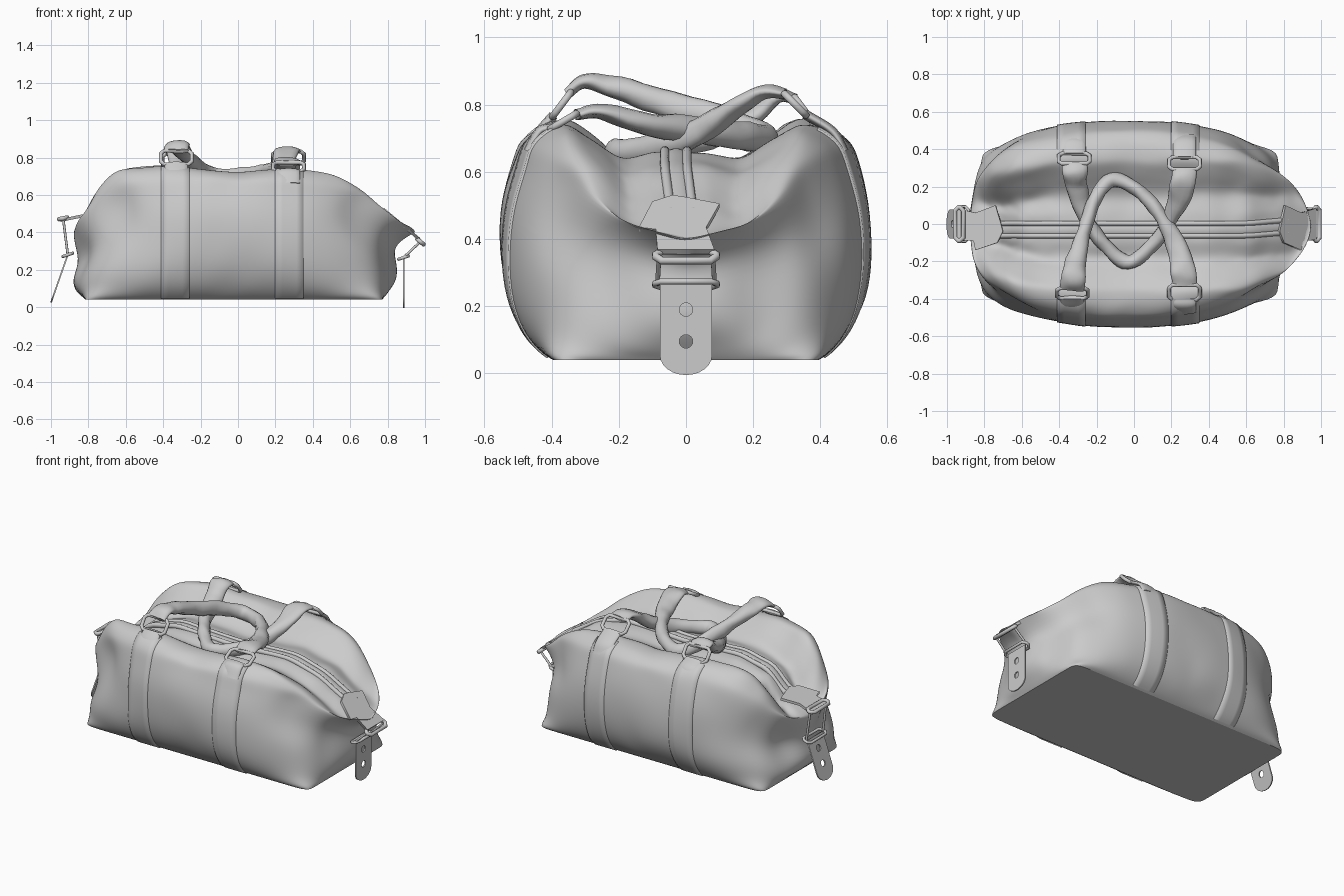
import bpy, bmesh
from math import sin, cos, pi, sqrt
from mathutils import Vector, Matrix, noise
from mathutils.bvhtree import BVHTree

if "Cube" in bpy.data.objects:
    bpy.data.objects.remove(bpy.data.objects["Cube"])


def interp(table, x):
    """Piecewise linear lookup in a short list of pairs."""
    if x <= table[0][0]:
        return table[0][1]
    for (x0, y0), (x1, y1) in zip(table, table[1:]):
        if x <= x1:
            return y0 + (y1 - y0) * (x - x0) / (x1 - x0)
    return table[-1][1]


def spline(pts, steps=6):
    """Catmull-Rom samples through the points."""
    p = [Vector(q) for q in pts]
    p = [2 * p[0] - p[1]] + p + [2 * p[-1] - p[-2]]
    out = []
    for a, b, c, d in zip(p, p[1:], p[2:], p[3:]):
        for i in range(steps):
            t = i / steps
            out.append(.5 * (2 * b + (c - a) * t + (2 * a - 5 * b + 4 * c - d) * t * t
                             + (3 * b - a - 3 * c + d) * t ** 3))
    return out + [p[-2]]


def add_mesh(name, bm):
    bmesh.ops.recalc_face_normals(bm, faces=bm.faces)
    for f in bm.faces:
        f.smooth = len(f.verts) == 4
    me = bpy.data.meshes.new(name)
    bm.to_mesh(me)
    bm.free()
    ob = bpy.data.objects.new(name, me)
    bpy.context.collection.objects.link(ob)
    return ob


def sweep(name, pts, sizes, steps=6, wrinkle=0.0):
    """Sweep an oval along a path; sizes are (width, thickness) per point."""
    path = spline(pts, steps)
    size = spline([(w, t, 0) for w, t in sizes], steps)
    bm, rings, n = bmesh.new(), [], 14
    for i, p in enumerate(path):
        tan = (path[min(i + 1, len(path) - 1)] - path[max(i - 1, 0)]).normalized()
        side = tan.cross(Vector((0, 0, 1))).normalized()
        up = side.cross(tan)
        ring = []
        for k in range(n):
            a = 2 * pi * k / n
            q = p + side * cos(a) * size[i].x / 2 + up * sin(a) * size[i].y / 2
            ring.append(bm.verts.new(q + noise.noise_vector(q * 14) * wrinkle))
        rings.append(ring)
    for a, b in zip(rings, rings[1:]):
        for k in range(n):
            bm.faces.new((a[k], a[(k + 1) % n], b[(k + 1) % n], b[k]))
    bm.faces.new(rings[0])
    bm.faces.new(rings[-1])
    return add_mesh(name, bm)


def curve_obj(name, loops, dims, matrix, cyclic=True, bevel=0.0, extrude=0.0):
    cu = bpy.data.curves.new(name, 'CURVE')
    cu.dimensions = dims
    cu.bevel_depth, cu.extrude, cu.bevel_resolution = bevel, extrude, 3
    if dims == '2D':
        cu.fill_mode = 'BOTH'
    for loop in loops:
        s = cu.splines.new('POLY')
        s.points.add(len(loop) - 1)
        for p, q in zip(s.points, loop):
            p.co = (q[0], q[1], q[2] if len(q) > 2 else 0, 1)
        s.use_cyclic_u = cyclic
    ob = bpy.data.objects.new(name, cu)
    ob.matrix_world = matrix
    bpy.context.collection.objects.link(ob)
    return ob


def frame(origin, u, v):
    u, v = Vector(u).normalized(), Vector(v).normalized()
    m = Matrix((u, v, u.cross(v))).transposed().to_4x4()
    m.translation = origin
    return m


def buckle(name, centre, u, v, w, h, r=.011):
    c, loop = .018, []
    for sx, sy, flip in ((1, 1, 0), (-1, 1, 1), (-1, -1, 0), (1, -1, 1)):
        pair = [(sx * w / 2, sy * (h / 2 - c)), (sx * (w / 2 - c), sy * h / 2)]
        loop += pair[::-1] if flip else pair
    return curve_obj(name, [loop], '3D', frame(centre, u, v), bevel=r)


# Body: rings from a sharp rectangular base up to a rounded rim
LEVELS = [  # height fraction, left reach, right reach, half depth, squareness left and right
    (0, .815, .77, .395, 200, 200), (.03, .825, .78, .425, 14, 14), (.12, .865, .81, .48, 4.4, 4.2),
    (.30, .89, .85, .535, 3.2, 2.8), (.55, .845, .85, .555, 2.8, 2.5),
    (.80, .875, .825, .548, 2.7, 2.4), (1, .885, .955, .515, 2.9, 1.95)]
RIDGE = [(-.9, .42), (-.72, .47), (-.6, .60), (-.4, .655), (0, .64), (.4, .66), (.6, .61),
         (.8, .49), (.95, .385)]
SHOULDER = [(-.86, .46), (-.78, .63), (-.65, .735), (-.4, .76), (0, .725), (.3, .74),
            (.5, .72), (.7, .65), (.85, .51), (.97, .38)]


def top_height(x, y):
    zr, zs = interp(RIDGE, x), interp(SHOULDER, x)
    w = .06 * min(1, max(0, (-x - .45) / .25))   # folds lean inward at the left end
    return interp([(0, zr), (.08, zr), (.17 - w, zr - .03), (.24 - w, zr * .6 + zs * .4 - .01),
                   (.34 - w, zs), (.6, zs)], abs(y))


def outline(ang, left, right, depth, nl, nr):
    c, s = cos(ang), sin(ang)
    n = nr if c > 0 else nl
    r = (abs(c) ** n + abs(s) ** n) ** (-1 / n)
    return r * c * (right if c > 0 else left), r * s * depth


N = 72
ANGLES = [2 * pi * i / N for i in range(N)]
DENTS = [(.84, -.24, .26, .05), (.84, .24, .24, .05), (-.86, .22, .26, .05),
         (-.86, -.22, .26, .05), (.66, -.40, .50, .05), (-.66, -.44, .52, .065),
         (.66, .38, .48, .04), (-.74, .36, .42, .03)]
rows = []
for f, *shape in LEVELS:
    row = []
    for a in ANGLES:
        rim = .395 + .235 * abs(sin(a)) ** 1.2
        x, y = outline(a, *shape)
        row.append(Vector((x, y, .04 + f * (rim - .04))))
    rows.append(row)
for s in (.97, .93, .88, .83, .77, .71, .65, .58, .5, .4, .3, .2, .12, .06, 0):
    row = []
    for a, edge in zip(ANGLES, rows[len(LEVELS) - 1]):
        x, y = edge.x * (.55 + .45 * s), edge.y * s
        u = min(1, (1 - s) / .26)
        e = sqrt(1 - (1 - u) ** 2)
        row.append(Vector((x, y - .03 * (1 - s), edge.z + (top_height(x, y) - edge.z) * e)))
    rows.append(row)
bm = bmesh.new()
grid = []
for j, row in enumerate(rows):
    for p in row if j > 1 else []:
        for dx, dy, dz, depth in DENTS:
            g = (p - Vector((dx, dy, dz))).length_squared / .014
            p += Vector((-dx, -dy, 0)).normalized() * depth * 2.718 ** -g
        p += noise.noise_vector(p * 4.5) * .012 + noise.noise_vector(p * 10) * .005
    grid.append([bm.verts.new(p) for p in row])
for a, b in zip(grid, grid[1:]):
    for k in range(N):
        m = (k + 1) % N
        bm.faces.new((a[k], a[m], b[m], b[k]))
bm.faces.new(grid[0][::-1])
crease = bm.edges.layers.float.new('crease_edge')
for k in range(N):
    bm.edges.get((grid[0][k], grid[0][(k + 1) % N]))[crease] = 1
bmesh.ops.remove_doubles(bm, verts=bm.verts, dist=.0005)
body = add_mesh('bag_body', bm)
sub = body.modifiers.new('smooth', 'SUBSURF')
sub.levels = sub.render_levels = 2

# Zip: two welts and a flat tape along the ridge
for label, off, w, t in (('zip_welt_front', -.033, .028, .03), ('zip_welt_back', .033, .028, .03),
                         ('zip_tape', 0, .05, .016)):
    xs = [-.78 + .1 * i for i in range(17)]
    sweep(label, [(x, -.03 + .08 * max(0, x - .6) + off, top_height(x, 0) + .004) for x in xs],
          [(w, t)] * len(xs), 3)

# Fabric bands laid on the front and back of the body
SIDE_PATH = [(.41, .05), (.47, .10), (.53, .2), (.56, .35), (.55, .47), (.51, .62),
             (.46, .70), (.40, .75)]
tree = BVHTree.FromObject(body, bpy.context.evaluated_depsgraph_get())
for side, tag in ((-1, 'front'), (1, 'back')):
    for xc, lr in ((-.335, 'left'), (.275, 'right')):
        bm, g = bmesh.new(), []
        for p in spline([(xc, side * y, z) for y, z in SIDE_PATH], 5):
            row = []
            for dx, lift in ((-.077, -.003), (-.075, .005), (-.037, .005), (0, .005),
                             (.037, .005), (.075, .005), (.077, -.003)):
                co, normal, *_ = tree.find_nearest(p + Vector((dx, 0, 0)))
                if normal.dot(co - Vector((co.x, 0, .4))) < 0:
                    normal = -normal
                row.append(bm.verts.new(Vector((p.x + dx, co.y, co.z)) + normal * lift))
            g.append(row)
        for a, b in zip(g, g[1:]):
            for k in range(6):
                bm.faces.new((a[k], a[k + 1], b[k + 1], b[k]))
        add_mesh(f'{tag}_{lr}_band', bm)

# Handle buckles with the short loops that hold them
X = Vector((1, 0, 0))
for name, c, d in (('front_left', (-.33, -.37, .80), (0, .6, .8)),
                   ('front_right', (.27, -.365, .75), (0, .85, .5)),
                   ('back_left', (-.32, .35, .785), (0, -.6, .8)),
                   ('back_right', (.27, .325, .80), (0, -.7, .7))):
    c, d = Vector(c), Vector(d).normalized()
    buckle(name + '_buckle', c, X, d, .165, .09)
    low, sg = c - d * .04, 1 if c.y > 0 else -1
    sweep(name + '_loop', [(c.x, sg * .47, .66), (c.x, sg * .435, .72), low], [(.125, .03)] * 3)

# Handles: flat at the buckles, rolled in the middle
ENDS = [(.13, .03), (.135, .045), (.115, .065)]
SIZES = ENDS + [(.075, .085)] * 5 + ENDS[::-1]
sweep('front_handle', [(-.33, -.35, .835), (-.325, -.30, .865), (-.315, -.22, .855),
      (-.27, -.05, .80), (-.21, .13, .745), (-.12, .235, .70), (.02, .18, .705),
      (.15, .03, .725), (.235, -.14, .745), (.26, -.25, .78), (.27, -.325, .77)], SIZES, 6, .008)
sweep('back_handle', [(-.32, .325, .815), (-.315, .27, .825), (-.305, .19, .76),
      (-.26, .04, .70), (-.15, -.12, .665), (-.03, -.205, .655), (.09, -.12, .665),
      (.18, .0, .70), (.235, .12, .77), (.26, .22, .835), (.27, .295, .83)], SIZES, 6, .008)

# End closures: patch, buckles and a hanging tab with two holes
PATCH = [(-.04, 0), (0, .01), (.1, .04), (.06, .15), (.085, .255), (-.085, .255),
         (-.09, .16), (-.14, .15), (-.1, .03)]
ARC = [i * pi / 12 for i in range(13)]
HOLES = [[(.02 * cos(i * pi / 8), v + .02 * sin(i * pi / 8)) for i in range(16)]
         for v in (.075, .17)]
TAB = [(-.078, 0), (.078, 0)] + [(.078 * cos(a), .21 + .06 * sin(a)) for a in ARC]
Y = Vector((0, 1, 0))
for tag, top, slope, bar, mid, hang in (
        ('right', (.775, 0, .525), (.77, 0, -.64), (.975, 0, .35), (.885, 0, .265), (0, 0, -1)),
        ('left', (-.70, 0, .515), (-.97, 0, -.2), (-.935, 0, .475), (-.91, 0, .28), (-.33, 0, -.94))):
    curve_obj(tag + '_end_patch', [PATCH], '2D', frame(top, Y, slope), extrude=.008)
    buckle(tag + '_upper_buckle', bar, Y, slope, .18, .045, .012)
    buckle(tag + '_lower_buckle', mid, Y, (.9, 0, .3), .185, .055, .009)
    link = [[Vector(bar) + Y * s * .08, Vector(mid) + Y * s * .085] for s in (-1, 1)]
    curve_obj(tag + '_links', link, '3D', Matrix(), cyclic=False, bevel=.007)
    curve_obj(tag + '_hanging_tab', [TAB] + HOLES, '2D', frame(mid, Y, hang), extrude=.004)
